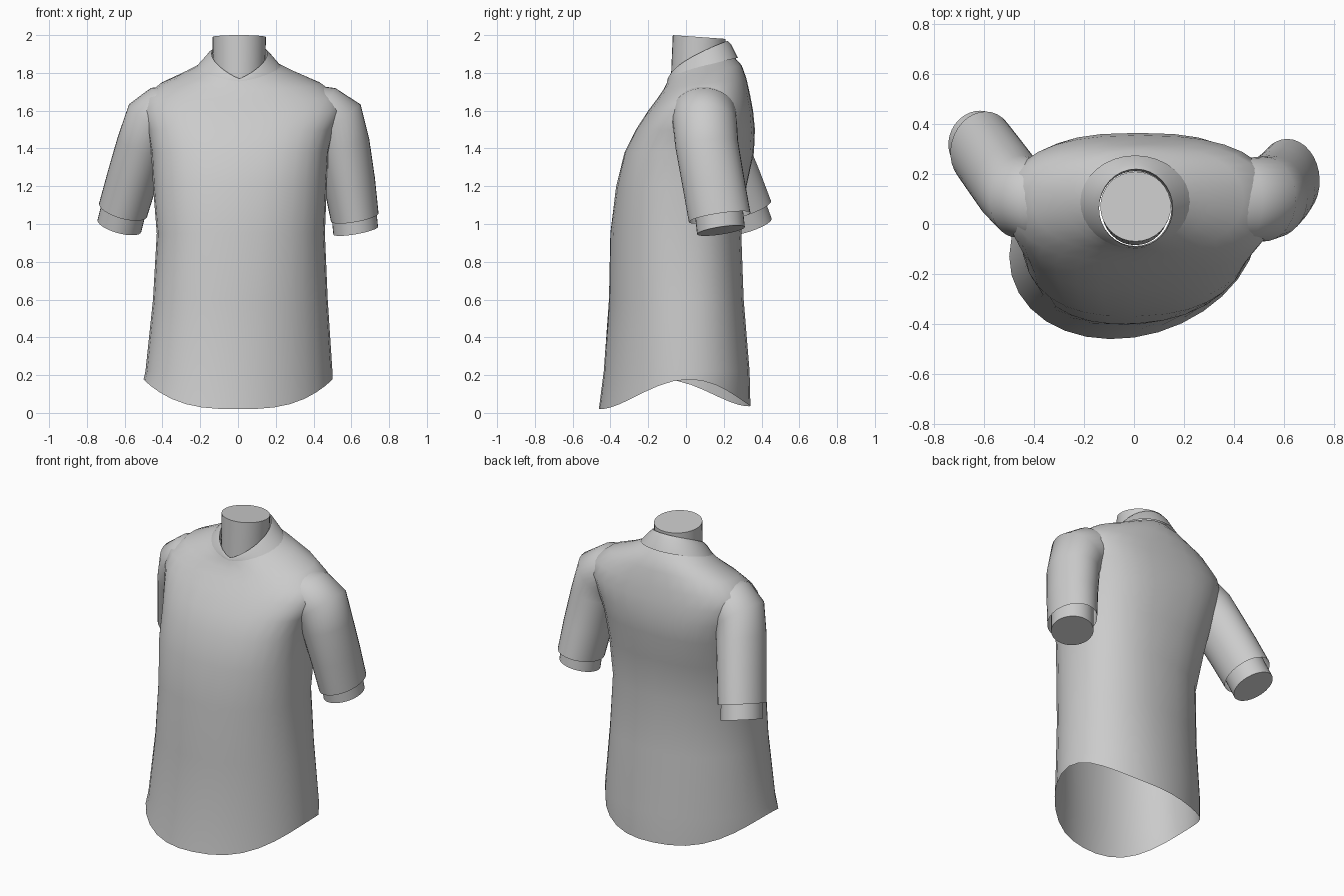
import bpy
import bmesh
from math import sin, cos, pi, radians
from mathutils import Vector

if "Cube" in bpy.data.objects:
    bpy.data.objects.remove(bpy.data.objects["Cube"])

SEGMENTS = 32

grey = bpy.data.materials.new("plain grey")
grey.use_nodes = True
colour = (0.6, 0.6, 0.6, 1)
grey.diffuse_color = colour
grey.node_tree.nodes["Principled BSDF"].inputs["Base Color"].default_value = colour


def loft(name, rings, cap_start=False, cap_end=False):
    """Skin a list of rings of points into one smooth object."""
    bm = bmesh.new()
    rows = [[bm.verts.new(p) for p in ring] for ring in rings]
    for low, high in zip(rows, rows[1:]):
        for i in range(len(low)):
            j = (i + 1) % len(low)
            bm.faces.new((low[i], low[j], high[j], high[i]))
    if cap_start:
        bm.faces.new(rows[0][::-1])
    if cap_end:
        bm.faces.new(rows[-1])
    bmesh.ops.recalc_face_normals(bm, faces=bm.faces)
    mesh = bpy.data.meshes.new(name)
    bm.to_mesh(mesh)
    bm.free()
    obj = bpy.data.objects.new(name, mesh)
    mesh.materials.append(grey)
    bpy.context.collection.objects.link(obj)
    bpy.ops.object.select_all(action='DESELECT')
    obj.select_set(True)
    bpy.context.view_layer.objects.active = obj
    bpy.ops.object.shade_smooth_by_angle(angle=radians(45))
    return obj


def power(value, e):
    return abs(value) ** e * (1 if value >= 0 else -1)


def body_ring(x0, x1, y0, y1, z_front, z_back, e=1.0, twist=0.0, rise=1.0, lift=0.0):
    """Rounded cross-section; lift raises its sides, rise bends its slope."""
    points = []
    for i in range(SEGMENTS):
        a = 2 * pi * i / SEGMENTS
        c, s = power(cos(a), e), power(sin(a), e)
        x = (x0 + x1) / 2 + (x1 - x0) / 2 * c
        y = (y0 + y1) / 2 + (y1 - y0) / 2 * s + twist * x
        t = ((1 + sin(a)) / 2) ** rise
        z = z_front + (z_back - z_front) * t + lift * abs(cos(a)) ** 3
        points.append((x, y, z))
    return points


def tube(name, path, **caps):
    """Loft ellipses (centre, direction, x radius, y radius) along a limb."""
    rings = []
    for centre, direction, rx, ry in path:
        t = Vector(direction).normalized()
        v = (Vector((0, 1, 0)) - t * t.y).normalized()
        u = v.cross(t)
        rings.append([Vector(centre) + u * rx * cos(a) + v * ry * sin(a)
                      for a in (2 * pi * i / SEGMENTS for i in range(SEGMENTS))])
    return loft(name, rings, **caps)


# Shirt body, from the curved hem up to the collar seam
loft("shirt_body", [
    body_ring(-.5, .5, -.455, .335, .02, .035, 1, .14, lift=.15),
    body_ring(-.49, .5, -.43, .33, .22, .22, .97, .13),
    body_ring(-.45, .475, -.405, .3, .6, .6, .92, .1),
    body_ring(-.43, .46, -.4, .29, .95, .95, .88, .07),
    body_ring(-.45, .47, -.37, .32, 1.2, 1.2, .82, .03),
    body_ring(-.46, .48, -.325, .36, 1.38, 1.38, .78),
    body_ring(-.48, .51, -.265, .365, 1.5, 1.5, .75),
    body_ring(-.51, .56, -.2, .355, 1.6, 1.6, .78),
    body_ring(-.5, .54, -.155, .34, 1.66, 1.68, .85),
    body_ring(-.41, .44, -.12, .32, 1.71, 1.77, .9, rise=.8),
    body_ring(-.28, .3, -.105, .295, 1.74, 1.84, 1, rise=.7),
    body_ring(-.19, .2, -.095, .25, 1.765, 1.89, 1, rise=.65),
])

# Open collar, pointed at the throat and standing at the back
loft("collar", [
    body_ring(-.215, .225, -.1, .275, 1.755, 1.88, 1, rise=.65),
    body_ring(-.165, .175, -.098, .24, 1.765, 1.95, 1, rise=.62),
    body_ring(-.14, .155, -.092, .22, 1.77, 1.97, 1, rise=.6),
    body_ring(-.14, .15, -.088, .212, 1.74, 1.88, 1, rise=.6),
])

# Neck with a slightly sloping flat top
loft("neck", [
    body_ring(-.13, .14, -.085, .2, 1.65, 1.65),
    body_ring(-.135, .148, -.07, .21, 2.0, 1.98),
], cap_start=True, cap_end=True)

# Sleeves and the arm stubs inside them, each with its own pose
left_axis, right_axis = (.17, .15, -.97), (-.26, .3, -.92)
tube("left_sleeve", [
    ((.3, .09, 1.62), (.9, 0, -.3), .13, .16),
    ((.44, .095, 1.59), (.85, 0, -.5), .15, .17),
    ((.52, .1, 1.53), (.6, 0, -.75), .165, .17),
    ((.553, .11, 1.42), (.2, .1, -.97), .145, .167),
    ((.59, .145, 1.22), left_axis, .137, .165),
    ((.618, .178, 1.035), left_axis, .128, .165),
])
tube("right_sleeve", [
    ((-.27, .09, 1.62), (-.9, 0, -.3), .12, .15),
    ((-.39, .095, 1.6), (-.85, 0, -.5), .14, .16),
    ((-.46, .11, 1.54), (-.6, .1, -.75), .15, .165),
    ((-.505, .16, 1.42), (-.3, .25, -.93), .138, .162),
    ((-.56, .235, 1.24), right_axis, .135, .16),
    ((-.608, .3, 1.075), right_axis, .132, .158),
])
tube("left_arm", [
    ((.605, .165, 1.15), left_axis, .12, .128),
    ((.623, .185, .965), left_axis, .12, .128),
], cap_start=True, cap_end=True)
tube("right_arm", [
    ((-.59, .275, 1.14), right_axis, .12, .13),
    ((-.628, .33, .99), right_axis, .12, .13),
], cap_start=True, cap_end=True)
